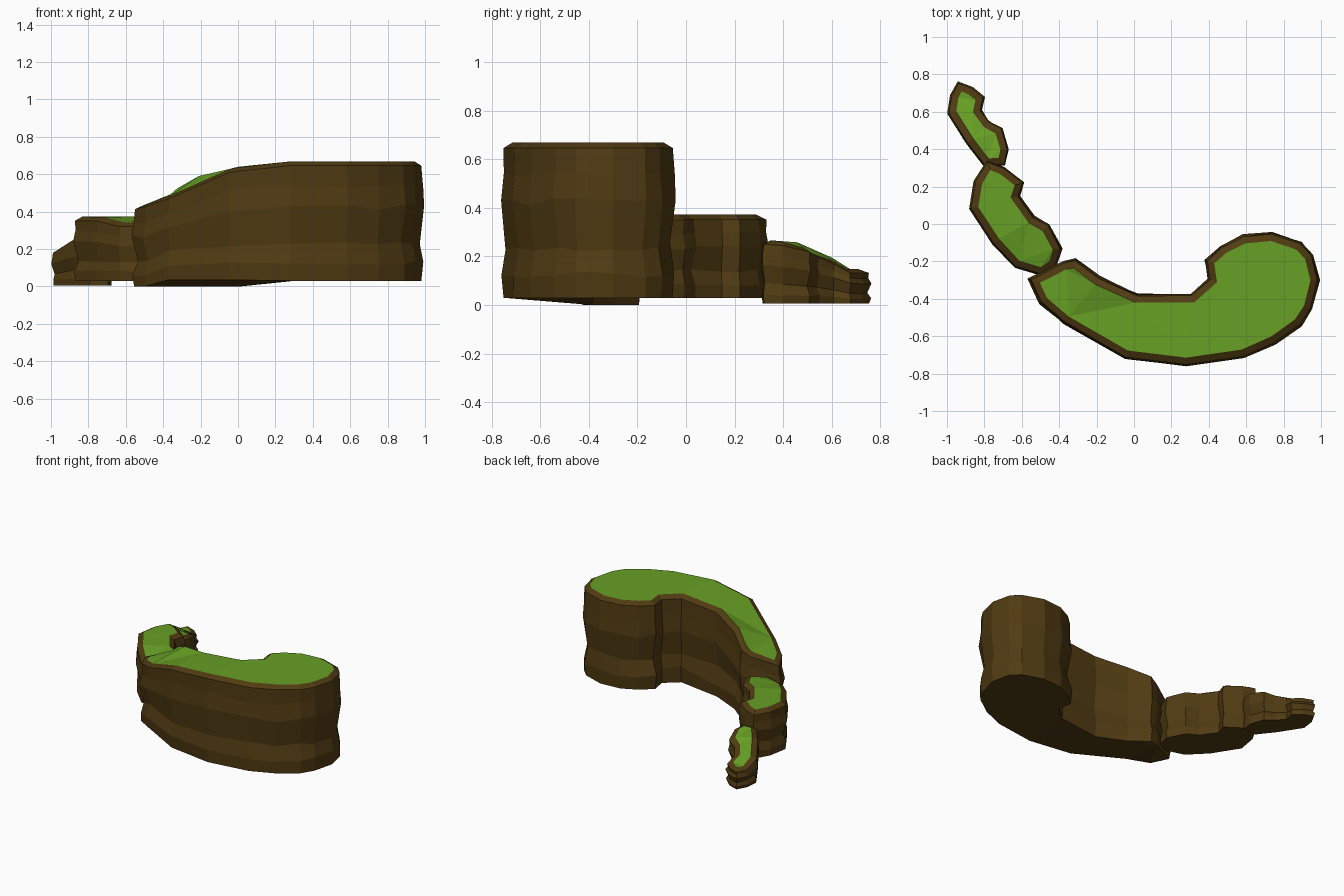
import bpy, bmesh, random
from mathutils import Vector

if "Cube" in bpy.data.objects:
    bpy.data.objects.remove(bpy.data.objects["Cube"])

random.seed(4)


def material(name, colour):
    m = bpy.data.materials.new(name)
    m.diffuse_color = (*colour, 1)
    m.use_nodes = True
    m.node_tree.nodes["Principled BSDF"].inputs["Base Color"].default_value = m.diffuse_color
    return m


EARTH = material("brown_rock", (0.080, 0.043, 0.006))
GRASS = material("green_grass", (0.135, 0.350, 0.018))


def lerp_table(table, t):
    """Piecewise linear height lookup."""
    if t <= table[0][0]:
        return table[0][1]
    for (a, za), (b, zb) in zip(table, table[1:]):
        if t <= b:
            return za + (zb - za) * (t - a) / (b - a)
    return table[-1][1]


def normals(pts):
    """Outward mitred vertex normals of a counter-clockwise outline."""
    out = []
    for i, p in enumerate(pts):
        d0 = (p - pts[i - 1]).normalized()
        d1 = (pts[(i + 1) % len(pts)] - p).normalized()
        n0, n1 = Vector((d0.y, -d0.x)), Vector((d1.y, -d1.x))
        m = (n0 + n1).normalized()
        out.append(m / max(m.dot(n0), 0.7))
    return out


# wall rings: (height fraction, inset from outline, jitter)
RINGS = [(0, 0.015, 0.006), (0.16, 0.008, 0.008), (0.34, 0.03, 0.012),
         (0.64, 0.004, 0.006), (0.83, 0.012, 0.010), (1.0, 0.018, 0.003)]


def cliff(name, outline, top, bottom, scale=1.0, rim=0.022):
    pts = [Vector(p) for p in outline]
    area = sum(a.x * b.y - b.x * a.y for a, b in zip(pts, pts[1:] + pts[:1]))
    if area < 0:
        pts.reverse()
    nrm = normals(pts)
    bm = bmesh.new()
    rings = []
    # rocky wall
    for f, inset, jit in RINGS:
        ring = []
        for p, n in zip(pts, nrm):
            q = p - n * (inset * scale + random.uniform(-0.3, 1) * jit)
            z0, z1 = bottom(p), top(p) - rim
            zj = random.uniform(-0.03, 0.03) * (0 < f < 1) * scale
            ring.append(bm.verts.new((q.x, q.y, z0 + (z1 - z0) * f + zj * (z1 - z0))))
        rings.append(ring)
    # bevelled rim up to the grass edge
    ring = []
    for p, n in zip(pts, nrm):
        q = p - n * (0.018 * scale + 0.037)
        ring.append(bm.verts.new((q.x, q.y, top(p))))
    rings.append(ring)
    count = len(pts)
    for lo, hi in zip(rings, rings[1:]):
        for i in range(count):
            j = (i + 1) % count
            bm.faces.new((lo[i], lo[j], hi[j], hi[i]))
    base = bm.faces.new(rings[0][::-1])
    grass = bm.faces.new(rings[-1])
    grass.material_index = 1
    bmesh.ops.triangulate(bm, faces=[base, grass])
    me = bpy.data.meshes.new(name)
    bm.to_mesh(me)
    bm.free()
    me.materials.append(EARTH)
    me.materials.append(GRASS)
    ob = bpy.data.objects.new(name, me)
    bpy.context.collection.objects.link(ob)
    return ob


# large curved cliff, sloping down to its left tip
BIG = [(-0.575, -0.29), (-0.51, -0.43), (-0.38, -0.54), (-0.05, -0.73), (0.28, -0.77),
       (0.59, -0.725), (0.76, -0.65), (0.90, -0.55), (0.96, -0.46), (1.0, -0.30),
       (0.965, -0.16), (0.90, -0.09), (0.74, -0.035), (0.58, -0.05), (0.46, -0.11),
       (0.37, -0.19), (0.385, -0.29), (0.30, -0.365), (0.02, -0.365), (-0.18, -0.275),
       (-0.31, -0.175), (-0.38, -0.19)]
BIG_TOP = [(-0.57, 0.435), (-0.46, 0.46), (-0.36, 0.50), (-0.11, 0.625), (0.26, 0.668)]


def big_bottom(p):
    if p.x > 0.2:
        return 0.03
    return 0.035 if p.y < -0.5 else 0.0


cliff("large_cliff", BIG, lambda p: lerp_table(BIG_TOP, p.x), big_bottom)

# middle cliff, dipping where it meets the large one
MIDDLE = [(-0.79, 0.35), (-0.69, 0.31), (-0.58, 0.225), (-0.605, 0.15), (-0.53, 0.045),
          (-0.45, 0.0), (-0.38, -0.13), (-0.41, -0.23), (-0.49, -0.285), (-0.64, -0.24),
          (-0.76, -0.11), (-0.885, 0.08), (-0.86, 0.23)]
MIDDLE_TOP = [(-0.25, 0.34), (-0.1, 0.373), (0.4, 0.373)]
cliff("middle_cliff", MIDDLE, lambda p: lerp_table(MIDDLE_TOP, p.y),
      lambda p: 0.03, 0.7)

# small cliff, stepping down to the back
SMALL = [(-0.945, 0.77), (-0.86, 0.735), (-0.795, 0.68), (-0.81, 0.61), (-0.77, 0.555),
         (-0.70, 0.515), (-0.665, 0.40), (-0.685, 0.31), (-0.80, 0.30), (-0.90, 0.43),
         (-1.0, 0.59), (-0.985, 0.69)]
SMALL_TOP = [(0.31, 0.266), (0.48, 0.255), (0.55, 0.215), (0.62, 0.18), (0.68, 0.148)]
cliff("small_cliff", SMALL, lambda p: lerp_table(SMALL_TOP, p.y),
      lambda p: 0.006, 0.6, 0.016)
